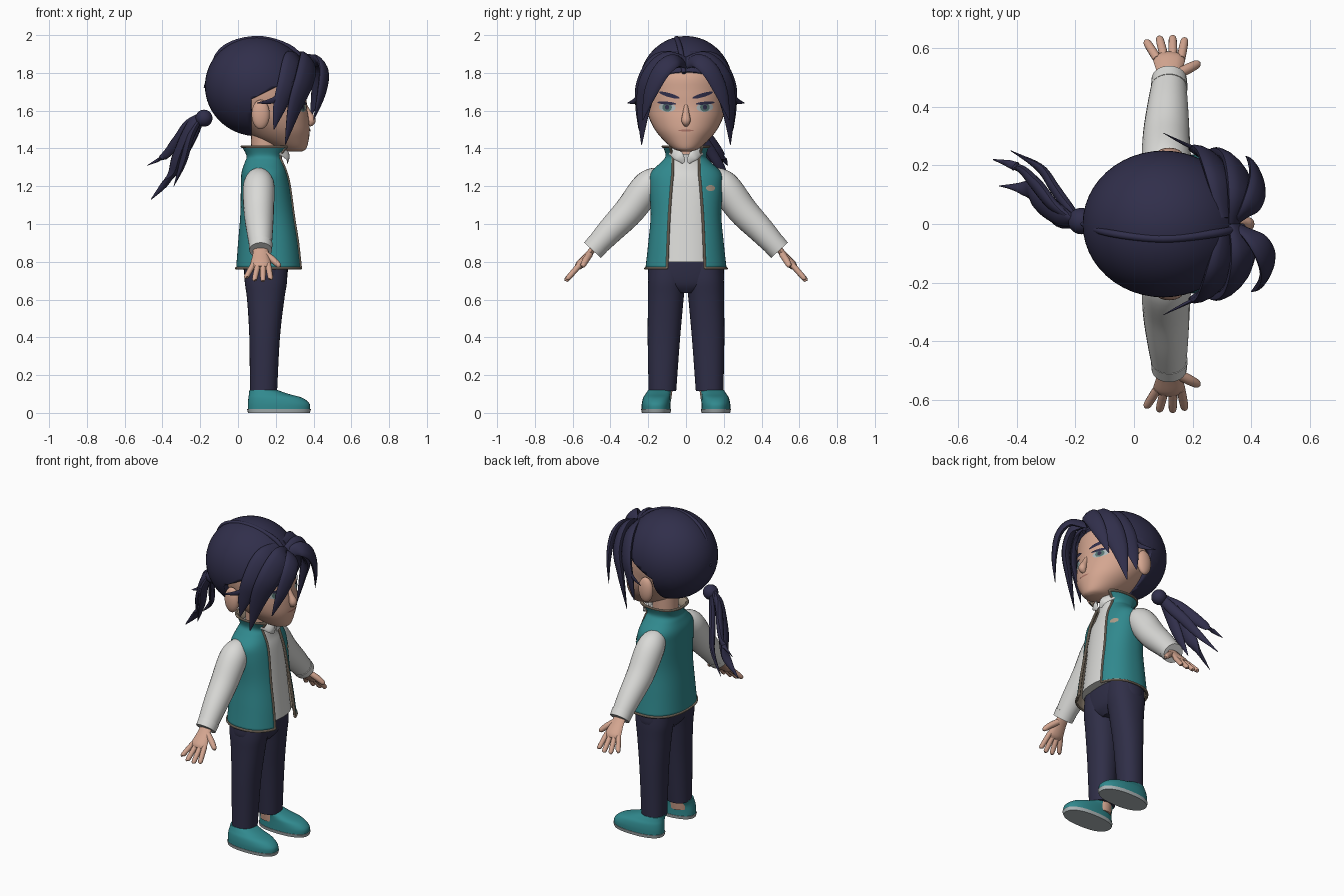
import bpy, bmesh, math
from mathutils import Vector
from mathutils.bvhtree import BVHTree

if "Cube" in bpy.data.objects:
    bpy.data.objects.remove(bpy.data.objects["Cube"])


def material(name, *rgb):
    m = bpy.data.materials.new(name)
    m.use_nodes = True
    m.diffuse_color = (*rgb, 1)
    m.node_tree.nodes["Principled BSDF"].inputs["Base Color"].default_value = (*rgb, 1)
    return m


HAIR = material("dark hair", .030, .028, .070)
SKIN = material("skin", .66, .38, .28)
TEAL = material("teal", .03, .25, .27)
WHITE = material("off white", .70, .70, .68)
NAVY = material("navy", .029, .028, .064)
TRIM = material("beige trim", .40, .32, .24)
GREY = material("pale grey", .42, .47, .48)
IRIS = material("grey green", .09, .17, .16)
LIP = material("lip", .40, .17, .13)
parts = []


def finish(name, bm, mats, recalc=True):
    if recalc:
        bmesh.ops.recalc_face_normals(bm, faces=bm.faces)
    me = bpy.data.meshes.new(name)
    bm.to_mesh(me)
    bm.free()
    for m in mats:
        me.materials.append(m)
    ob = bpy.data.objects.new(name, me)
    bpy.context.collection.objects.link(ob)
    parts.append(ob)
    return ob


def smooth_rows(rows, steps):
    """Catmull-Rom interpolation through tuples of any length."""
    out = []
    for i in range(len(rows) - 1):
        a, b, c, d = rows[max(i - 1, 0)], rows[i], rows[i + 1], rows[min(i + 2, len(rows) - 1)]
        for k in range(steps):
            t = k / steps
            out.append(tuple(q + .5 * t * (r - p + t * (2 * p - 5 * q + 4 * r - s + t * (3 * (q - r) + s - p)))
                             for p, q, r, s in zip(a, b, c, d)))
    return out + [tuple(rows[-1])]


def skin_rings(rings, closed=True):
    """Bridge rings of points; closed rings also get end caps."""
    bm = bmesh.new()
    vs = [[bm.verts.new(p) for p in ring] for ring in rings]
    n = len(vs[0])
    for lo, hi in zip(vs, vs[1:]):
        for j in range(n if closed else n - 1):
            k = (j + 1) % n
            bm.faces.new((lo[j], lo[k], hi[k], hi[j]))
    if closed:
        bm.faces.new(vs[0])
        bm.faces.new(vs[-1])
    return bm


def curve_power(v, p):
    return math.copysign(abs(v) ** p, v)


def oval(z, back, front, cy, ry, power, start=0, count=36, full=True):
    """Horizontal oval ring from its back, front, centre and half width."""
    pts = []
    for j in range(count):
        a = math.tau * j / count if full else start + (math.tau - 2 * start) * j / (count - 1)
        pts.append(((back + front) / 2 + (front - back) / 2 * curve_power(math.cos(a), power),
                    cy + ry * curve_power(math.sin(a), power), z))
    return pts


def loft(rows, power=1, steps=5):
    return skin_rings([oval(*r, power) for r in smooth_rows(rows, steps)])


def tube(name, pts, mat, flat=1, centre=(.1, 0, 1.7), steps=6, seg=12):
    """Tapered tube through (x, y, z, radius), flattened along the direction from centre."""
    pts = smooth_rows(pts, steps)
    pos = [Vector(p[:3]) for p in pts]
    rings = []
    for i, p in enumerate(pos):
        t = (pos[min(i + 1, len(pos) - 1)] - pos[max(i - 1, 0)]).normalized()
        n = p - Vector(centre)
        n = (n - t * n.dot(t)).normalized()
        side, r = t.cross(n), max(pts[i][3], .001)
        rings.append([p + side * r * math.cos(math.tau * j / seg) + n * r * flat * math.sin(math.tau * j / seg)
                      for j in range(seg)])
    return finish(name, skin_rings(rings), [mat])


def ball(name, loc, size, mat):
    bm = bmesh.new()
    bmesh.ops.create_uvsphere(bm, u_segments=24, v_segments=16, radius=1)
    for v in bm.verts:
        v.co = Vector(loc) + Vector(a * b for a, b in zip(v.co, size))
    return finish(name, bm, [mat])


def plate(name, tree, cy, cz, w, h, mat, lift=.003, tilt=0):
    """Thin oval laid on the front of a surface."""
    bm = bmesh.new()
    def put(y, z):
        hit = tree.ray_cast(Vector((2, y, z)), Vector((-1, 0, 0)))[0]
        return bm.verts.new((hit.x + lift if hit else .3, y, z))
    mid, prev, n = put(cy, cz), None, 24
    for k in (.35, .7, 1):
        ring = []
        for j in range(n):
            a = math.tau * j / n
            dy = w * k * math.cos(a)
            ring.append(put(cy + dy, cz + h * k * math.sin(a) + tilt * dy))
        for j in range(n):
            i = (j + 1) % n
            bm.faces.new((mid, ring[j], ring[i]) if prev is None else (prev[j], ring[j], ring[i], prev[i]))
        prev = ring
    finish(name, bm, [mat], recalc=False)


# Head and neck
bm = loft([(1.385, .25, .34, 0, .03), (1.40, .20, .362, 0, .07), (1.45, .10, .375, 0, .125),
           (1.50, .04, .38, 0, .165), (1.56, -.02, .375, 0, .195), (1.62, -.06, .365, 0, .21),
           (1.70, -.09, .362, 0, .222), (1.80, -.09, .348, 0, .212), (1.90, 0, .25, 0, .12)])
bmesh.ops.recalc_face_normals(bm, faces=bm.faces)
face = BVHTree.FromBMesh(bm)
finish("head", bm, [SKIN])
finish("neck", loft([(1.30, .07, .22, 0, .075), (1.55, .07, .22, 0, .08)]), [SKIN])
tube("nose", [(.355, 0, 1.63, .010), (.37, 0, 1.59, .017), (.387, 0, 1.548, .024), (.373, 0, 1.525, .014)], SKIN)
plate("mouth", face, 0, 1.495, .042, .005, LIP)

# Hair cap, with the face and ear area cut away
bm = bmesh.new()
bmesh.ops.create_uvsphere(bm, u_segments=48, v_segments=32, radius=1)
for v in bm.verts:
    v.co = Vector((.1 + .275 * v.co.x, .25 * v.co.y, 1.73 + .265 * v.co.z))
for co, no in (((.07, 0, 1.66), (1, 0, 0)), ((.07, 0, 1.66), (-.5, 0, 1))):
    bmesh.ops.bisect_plane(bm, geom=bm.verts[:] + bm.edges[:] + bm.faces[:], plane_co=co, plane_no=no)
open_faces = [f for f in bm.faces if f.calc_center_median().x > .07
              and f.calc_center_median().z < 1.66 + .5 * (f.calc_center_median().x - .07)]
bmesh.ops.delete(bm, geom=open_faces, context="FACES")
cap = finish("hair_cap", bm, [HAIR], recalc=False)
mod = cap.modifiers.new("thickness", "SOLIDIFY")
mod.thickness, mod.offset = .035, -1
tube("hair_parting", [(.37, -.01, 1.80, .012), (.29, -.03, 1.925, .014), (.1, -.05, 1.982, .014),
                      (-.09, -.03, 1.92, .012), (-.175, 0, 1.72, .008)], HAIR)

# Ponytail
ball("hair_knot", (-.18, .01, 1.56), (.045, .045, .045), HAIR)
root = (-.19, .01, 1.57, .02)
tails = [[root, (-.25, .03, 1.52, .04), (-.32, .08, 1.36, .045), (-.36, .12, 1.25, .03), (-.46, .13, 1.13, .002)],
         [root, (-.27, .06, 1.52, .03), (-.33, .13, 1.43, .035), (-.39, .19, 1.36, .022), (-.48, .22, 1.31, .002)],
         [root, (-.22, .05, 1.50, .03), (-.27, .12, 1.40, .03), (-.32, .19, 1.29, .022), (-.42, .25, 1.18, .002)],
         [root, (-.25, .02, 1.47, .035), (-.29, .05, 1.33, .03), (-.34, .08, 1.20, .002)]]
for i, pts in enumerate(tails):
    tube(f"ponytail_lock_{i + 1}", pts, HAIR, .6)

# Fringe locks, given for one side
locks = [[(.34, 0, 1.84, .02), (.42, .06, 1.865, .045), (.455, .13, 1.81, .05), (.44, .19, 1.69, .038), (.40, .23, 1.55, .003)],
         [(.34, 0, 1.86, .03), (.37, .10, 1.86, .065), (.35, .19, 1.76, .07), (.30, .225, 1.62, .05), (.25, .235, 1.42, .003)],
         [(.31, .02, 1.89, .03), (.29, .15, 1.86, .06), (.26, .225, 1.74, .06), (.22, .245, 1.62, .04), (.19, .25, 1.50, .003)],
         [(.30, .22, 1.74, .02), (.20, .26, 1.66, .018), (.10, .31, 1.64, .002)]]

# Vest: open shell with lining and edge trim
rows = smooth_rows([(.765, -.01, .345, .215, .10), (.90, 0, .33, .20, .095), (1.05, .012, .305, .187, .088),
                    (1.20, .015, .28, .195, .077), (1.27, .018, .262, .188, .07), (1.325, .035, .245, .135, .07),
                    (1.36, .045, .242, .108, .072), (1.41, .02, .285, .122, .085)], 5)
rings = [oval(z, b, f, 0, ry, .85, math.asin((w / ry) ** (1 / .85)), 56, False) for z, b, f, ry, w in rows]
bm = skin_rings(rings, closed=False)
chest = BVHTree.FromBMesh(bm)
vest = finish("vest", bm, [TEAL, TRIM], recalc=False)
mod = vest.modifiers.new("lining", "SOLIDIFY")
mod.thickness, mod.offset, mod.material_offset, mod.material_offset_rim = .01, -1, 1, 1
edges = {"vest_right_edge": [r[-1] for r in rings], "vest_left_edge": [r[0] for r in rings],
         "vest_hem": rings[0], "collar_edge": rings[-1]}
for name, path in edges.items():
    tube(name, [(*p, .007) for p in path], TRIM, centre=(.15, 0, 1.1), steps=1, seg=8)
plate("chest_badge", chest, .13, 1.19, .024, .016, TRIM)

# Shirt and hips
finish("shirt", loft([(.80, .02, .318, 0, .185), (1.05, .03, .287, 0, .17), (1.22, .04, .26, 0, .17),
                      (1.29, .05, .24, 0, .13), (1.34, .06, .232, 0, .09), (1.37, .06, .235, 0, .085)], .9), [WHITE])
finish("hips", loft([(.635, .08, .22, 0, .05), (.68, .045, .25, 0, .185), (.76, .03, .265, 0, .20),
                     (.85, .03, .27, 0, .18)], .85), [NAVY])

for s, side in ((1, "left"), (-1, "right")):
    def flip(pts):
        return [(p[0], s * p[1], *p[2:]) for p in pts]

    # Face details
    for name, y, z, w, h, mat, lift, tilt in (
            ("eye", .1, 1.618, .044, .024, GREY, .002, .05), ("iris", .1, 1.618, .025, .023, IRIS, .004, 0),
            ("pupil", .1, 1.618, .011, .013, HAIR, .006, 0), ("eyelash", .102, 1.640, .050, .008, HAIR, .007, .08),
            ("eyebrow", .088, 1.682, .055, .011, HAIR, .006, .28)):
        plate(f"{side}_{name}", face, s * y, z, w, h, mat, lift, s * tilt)
    ball(f"{side}_ear", (.12, s * .232, 1.58), (.048, .028, .078), SKIN)

    # Fringe, flatter on the left
    for i, pts in enumerate(locks):
        pts = [(min(x, .34 + (x - .34) * .7) if s > 0 else x, *rest) for x, *rest in pts]
        tube(f"{side}_fringe_lock_{i + 1}", flip(pts), HAIR, .38)

    # Shirt collar flap
    tube(f"{side}_shirt_collar", flip([(.262, .012, 1.325, .010), (.262, .04, 1.36, .028), (.22, .075, 1.39, .025)]),
         WHITE, .3, (.1, 0, 1.35))

    # Arm, cuff and hand
    tube(f"{side}_sleeve", flip([(.11, .13, 1.245, .06), (.11, .20, 1.20, .083), (.11, .30, 1.07, .08),
                                 (.115, .40, .965, .07), (.12, .485, .872, .058)]), WHITE, seg=24)
    tube(f"{side}_cuff", flip([(.12, .465, .894, .063), (.12, .495, .861, .06)]), WHITE, seg=24)
    back = (.12, -60 * s, -48)
    tube(f"{side}_palm", flip([(.12, .48, .88, .038), (.12, .52, .835, .043), (.12, .56, .787, .054),
                               (.12, .575, .768, .04)]), SKIN, .42, back)
    for i, (x0, x1, reach) in enumerate(((.08, .045, .8), (.105, .088, .97), (.133, .132, 1), (.16, .172, .9))):
        y0, z0 = .562, .785
        tube(f"{side}_finger_{i + 1}", flip([(x0, y0, z0, .015), ((x0 + x1) / 2, y0 + .035 * reach, z0 - .04 * reach, .015),
                                             (x1, y0 + .07 * reach, z0 - .08 * reach, .013),
                                             (x1, y0 + .075 * reach, z0 - .087 * reach, .005)]), SKIN, 1, back)
    tube(f"{side}_thumb", flip([(.145, .51, .84, .018), (.185, .53, .81, .018), (.215, .545, .782, .014),
                                (.224, .55, .775, .005)]), SKIN, 1, back)

    # Trouser leg, ankle and shoe
    finish(f"{side}_leg", loft([(.115, .063, .207, s * .125, .073), (.40, .06, .222, s * .117, .086),
                                (.60, .048, .245, s * .107, .094), (.70, .035, .26, s * .102, .098),
                                (.80, .035, .26, s * .10, .09)], .9), [NAVY])
    finish(f"{side}_ankle", loft([(.06, .075, .20, s * .135, .055), (.13, .075, .195, s * .128, .058)]), [SKIN])
    finish(f"{side}_shoe", loft([(.018, .052, .382, s * .158, .077), (.05, .052, .378, s * .158, .076),
                                 (.08, .055, .34, s * .155, .072), (.10, .058, .27, s * .148, .066),
                                 (.122, .06, .205, s * .138, .062)], .85), [TEAL])
    finish(f"{side}_sole", loft([(0, .053, .38, s * .158, .076), (.02, .048, .387, s * .158, .080)], .85), [GREY])

# Smooth shading
bpy.ops.object.select_all(action="DESELECT")
for ob in parts:
    ob.select_set(True)
bpy.context.view_layer.objects.active = parts[0]
bpy.ops.object.shade_smooth_by_angle(angle=math.radians(40))
